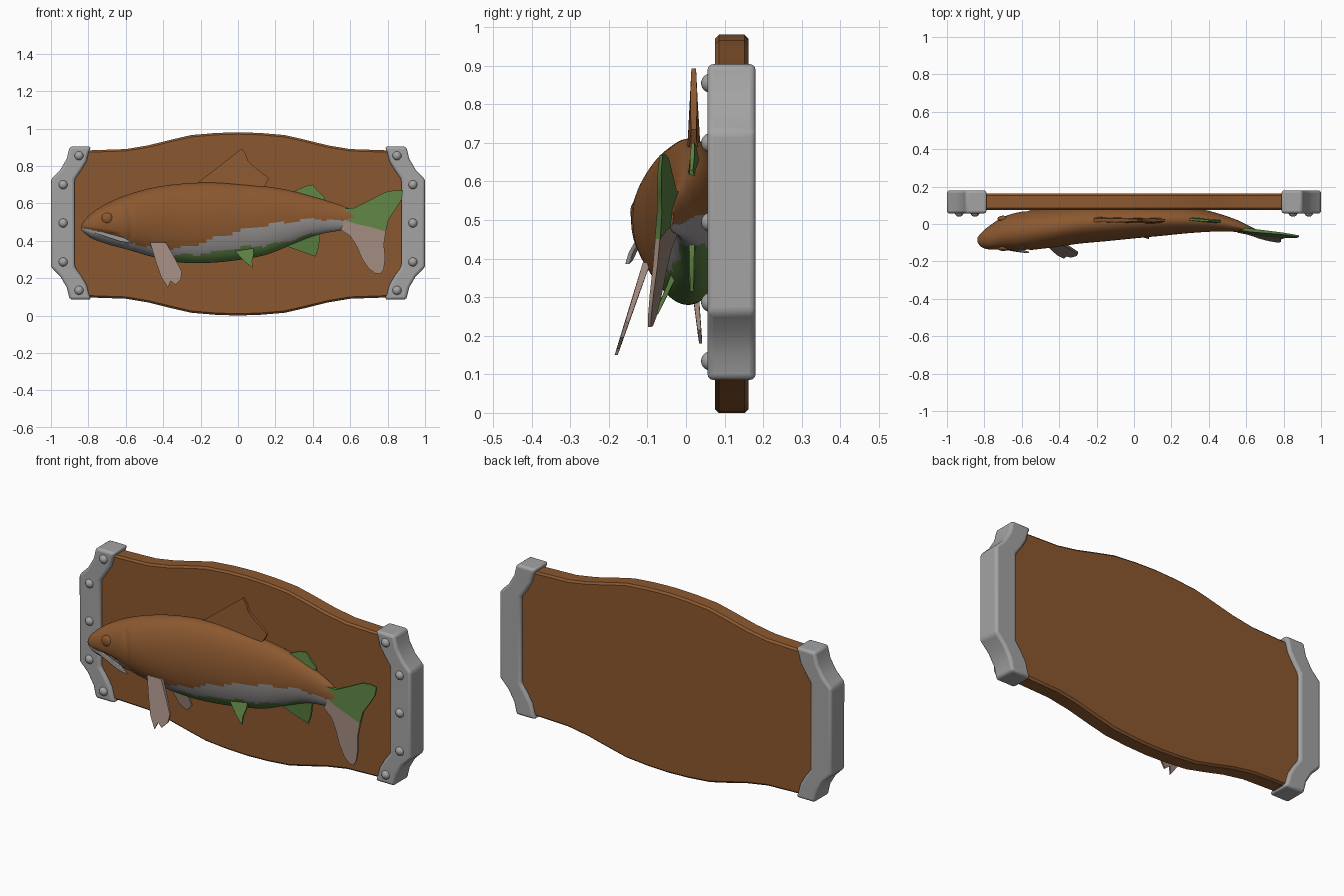
import bpy, bmesh, math

if "Cube" in bpy.data.objects:
    bpy.data.objects.remove(bpy.data.objects["Cube"])

def material(name, rgb):
    m = bpy.data.materials.new(name)
    m.diffuse_color = (*rgb, 1)
    m.use_nodes = True
    m.node_tree.nodes["Principled BSDF"].inputs["Base Color"].default_value = m.diffuse_color
    return m

brown = material("warm brown", (0.26, 0.098, 0.029))
metal = material("metal grey", (0.37, 0.37, 0.37))
green = material("fin green", (0.105, 0.215, 0.055))
pinkish = material("pinkish grey", (0.33, 0.235, 0.2))
silver = material("silver grey", (0.31, 0.29, 0.29))

def finish(name, bm, mats, bevel=0, segments=2, angle=35):
    bmesh.ops.recalc_face_normals(bm, faces=bm.faces)
    me = bpy.data.meshes.new(name)
    bm.to_mesh(me)
    bm.free()
    ob = bpy.data.objects.new(name, me)
    bpy.context.collection.objects.link(ob)
    for m in mats:
        me.materials.append(m)
    bpy.ops.object.select_all(action='DESELECT')
    ob.select_set(True)
    bpy.context.view_layer.objects.active = ob
    bpy.ops.object.shade_smooth_by_angle(angle=math.radians(angle))
    if bevel:
        b = ob.modifiers.new("bevel", 'BEVEL')
        b.width, b.segments, b.limit_method = bevel, segments, 'ANGLE'
    return ob

def solid(name, outline, y, half, mat, bevel=0, segments=2):
    """Slab with an x-z outline; y(x, z) is its middle, half its half thickness per point."""
    bm = bmesh.new()
    front = [bm.verts.new((x, y(x, z) - h, z)) for (x, z), h in zip(outline, half)]
    back = [bm.verts.new((x, y(x, z) + h, z)) for (x, z), h in zip(outline, half)]
    bm.faces.new(front)
    bm.faces.new(back[::-1])
    n = len(outline)
    for i in range(n):
        j = (i + 1) % n
        bm.faces.new((front[j], front[i], back[i], back[j]))
    return finish(name, bm, [mat], bevel, segments)

def fin(name, outline, y, mat, root=0.015, tip=0.004):
    """Slab that thins out away from its root (first and last outline points)."""
    cx = (outline[0][0] + outline[-1][0]) / 2
    cz = (outline[0][1] + outline[-1][1]) / 2
    d = [math.hypot(x - cx, z - cz) for x, z in outline]
    half = [root + (tip - root) * v / max(d) for v in d]
    half[0] = half[-1] = root
    return solid(name, outline, y, half, mat)

def spline(table, x):
    """Smooth lookup of the columns after the first."""
    n = len(table)
    i = max(k for k in range(n - 1) if table[k][0] <= x or k == 0)
    a, b = table[i], table[i + 1]
    p, q = table[max(i - 1, 0)], table[min(i + 2, n - 1)]
    h = b[0] - a[0]
    t = min(max((x - a[0]) / h, 0), 1)
    out = []
    for c in range(1, len(a)):
        m0 = (b[c] - p[c]) / (b[0] - p[0]) * h
        m1 = (q[c] - a[c]) / (q[0] - a[0]) * h
        out.append((2*t**3 - 3*t*t + 1)*a[c] + (t**3 - 2*t*t + t)*m0
                   + (3*t*t - 2*t**3)*b[c] + (t**3 - t*t)*m1)
    return out

# Wooden board
edge = [(0, .49), (.12, .486), (.25, .475), (.35, .452), (.48, .42), (.6, .4), (.89, .39)]
half_top = [(-x, z) for x, z in edge[:0:-1]] + edge
board = [(x, .49 + z) for x, z in half_top] + [(x, .49 - z) for x, z in half_top[::-1]]
solid("board", board, lambda x, z: .1185, [.0435] * len(board), brown, .01, 1)

# Metal end brackets and rivets
outer = [(.785, .409), (.9, .409), (.915, .345), (.95, .285), (1, .235)]
inner = [(.873, .235), (.84, .28), (.81, .33), (.797, .38)]
upper, rest = outer, inner
for side, s in (("left", -1), ("right", 1)):
    pts = upper + [(x, -z) for x, z in upper[::-1]] + [(x, -z) for x, z in rest[::-1]] + rest
    solid(side + "_bracket", [(s * x, .4945 + z) for x, z in pts],
          lambda x, z: .118, [.062] * len(pts), metal, .014, 3)
    for i, (x, z) in enumerate([(.85, .36), (.935, .205), (.935, 0), (.935, -.208), (.85, -.36)]):
        bpy.ops.mesh.primitive_uv_sphere_add(segments=20, ring_count=12, radius=.025,
                                             location=(s * x, .064, .4945 + z))
        r = bpy.context.object
        r.name = f"{side}_rivet_{i + 1}"
        r.data.materials.append(metal)
        bpy.ops.object.shade_smooth()

# Fish body stations: x, top, bottom, middle y, half width
stations = [
    (-.838, .482, .458, -.085, .012), (-.82, .51, .44, -.085, .035),
    (-.78, .55, .412, -.075, .06), (-.70, .60, .382, -.05, .087),
    (-.60, .643, .355, -.038, .104), (-.45, .685, .312, -.02, .107),
    (-.30, .705, .283, 0, .106), (-.15, .711, .282, .01, .102),
    (0, .703, .297, .018, .095), (.15, .69, .325, .022, .085),
    (.28, .668, .375, .022, .072), (.42, .63, .43, .012, .053),
    (.55, .59, .455, -.01, .032), (.62, .56, .467, -.03, .018), (.66, .535, .48, -.042, .009)]
# Lower edge of the brown back, and upper edge of the green belly
back_line = [(-.84, .468), (-.62, .42), (-.52, .372), (-.31, .362), (-.18, .395), (0, .452),
             (.22, .495), (.45, .515), (.58, .5), (.66, .49)]
belly_line = [(-.46, .27), (-.38, .312), (-.18, .332), (0, .36), (.22, .387), (.4, .435), (.46, .42)]

bm = bmesh.new()
N, M = 150, 72
rings = []
for i in range(N + 1):
    t = i / N
    x = -.838 + 1.498 * (t + .6 * t * t) / 1.6
    top, bot, yc, w = spline(stations, x)
    zc, h = (top + bot) / 2, (top - bot) / 2
    ring = []
    for k in range(M):
        a = 2 * math.pi * k / M
        z = zc + h * math.sin(a)
        g = 1
        if x < -.63:                       # mouth groove
            g -= .09 * math.exp(-((z - spline(back_line, x)[0]) / .007) ** 2)
        gill = -.57 - 1.6 * (z - .47) ** 2  # gill cover groove
        if .36 < z < .6:
            g -= .04 * math.exp(-((x - gill) / .012) ** 2)
        ring.append(bm.verts.new((x, yc + w * g * math.cos(a), zc + h * g * math.sin(a))))
    rings.append(ring)
for r, q in zip(rings, rings[1:]):
    for k in range(M):
        bm.faces.new((r[k], r[(k + 1) % M], q[(k + 1) % M], q[k]))
bm.faces.new(rings[0])
bm.faces.new(rings[-1])
for f in bm.faces:
    c = f.calc_center_median()
    wave = .006 * math.sin(38 * c.x) if c.x > -.5 else 0
    if c.z > spline(back_line, c.x)[0] + wave:
        f.material_index = 0
    elif -.46 < c.x < .46 and c.z < spline(belly_line, c.x)[0] + wave:
        f.material_index = 2
    else:
        f.material_index = 1
finish("fish_body", bm, [brown, silver, green], angle=60)

# Eyes
for side, y in (("near", -.128), ("far", .028)):
    bpy.ops.mesh.primitive_uv_sphere_add(segments=24, ring_count=14, radius=.03, location=(-.70, y, .52))
    e = bpy.context.object
    e.name = side + "_eye"
    e.scale.y = .55
    e.data.materials.append(brown)
    bpy.ops.object.shade_smooth()

# Jaw plate beside the mouth
solid("jaw_plate", [(-.80, .452), (-.73, .45), (-.61, .418), (-.56, .385), (-.63, .395), (-.72, .425)],
      lambda x, z: -.117 - .12 * (x + .8) + .12 * (z - .44), [.006] * 6, silver, .003)

# Fins along the top and bottom
fin("dorsal_fin", [(-.21, .68), (-.215, .71), (-.1, .80), (.02, .893), (.04, .865), (.055, .825), (.1, .785),
                   (.165, .735), (.15, .705), (.12, .66)], lambda x, z: .02, brown, .018, .006)
fin("adipose_fin", [(.28, .635), (.29, .66), (.36, .692), (.40, .70), (.43, .665), (.465, .63), (.45, .58)],
    lambda x, z: .03 - .06 * (x - .2), green, .014)
fin("anal_fin", [(.23, .41), (.24, .378), (.33, .345), (.415, .315), (.43, .36), (.44, .43), (.42, .47)],
    lambda x, z: .015, green)
fin("pelvic_fin", [(-.03, .37), (-.01, .335), (.04, .285), (.08, .255), (.075, .29), (.085, .335), (.08, .37)],
    lambda x, z: -.025 - .45 * (.37 - z), green, .01)

# Paired side fins
fin("near_pectoral_fin", [(-.47, .39), (-.44, .29), (-.41, .205), (-.375, .15), (-.36, .185), (-.335, .165),
                          (-.305, .195), (-.30, .235), (-.34, .31), (-.385, .39)],
    lambda x, z: -.105 - .33 * (.38 - z), pinkish, .01)
fin("far_pectoral_fin", [(-.44, .36), (-.42, .28), (-.37, .20), (-.33, .18), (-.30, .215), (-.32, .27), (-.35, .36)],
    lambda x, z: .02 + .1 * (.36 - z), pinkish, .01)

# Tail fin in two lobes
def tail_y(x, z):
    return -.038 - .16 * (x - .6) + .11 * (z - .5)

fin("tail_upper_lobe", [(.57, .51), (.55, .57), (.62, .575), (.70, .615), (.786, .66), (.84, .67), (.882, .668),
                        (.875, .62), (.84, .565), (.805, .515), (.79, .45), (.70, .475), (.63, .49)],
    tail_y, green, .011)
fin("tail_lower_lobe", [(.57, .52), (.63, .49), (.70, .475), (.79, .45), (.78, .38), (.787, .31), (.78, .25),
                        (.763, .223), (.735, .225), (.70, .25), (.665, .3), (.635, .37), (.60, .425), (.55, .458)],
    tail_y, pinkish, .011)
